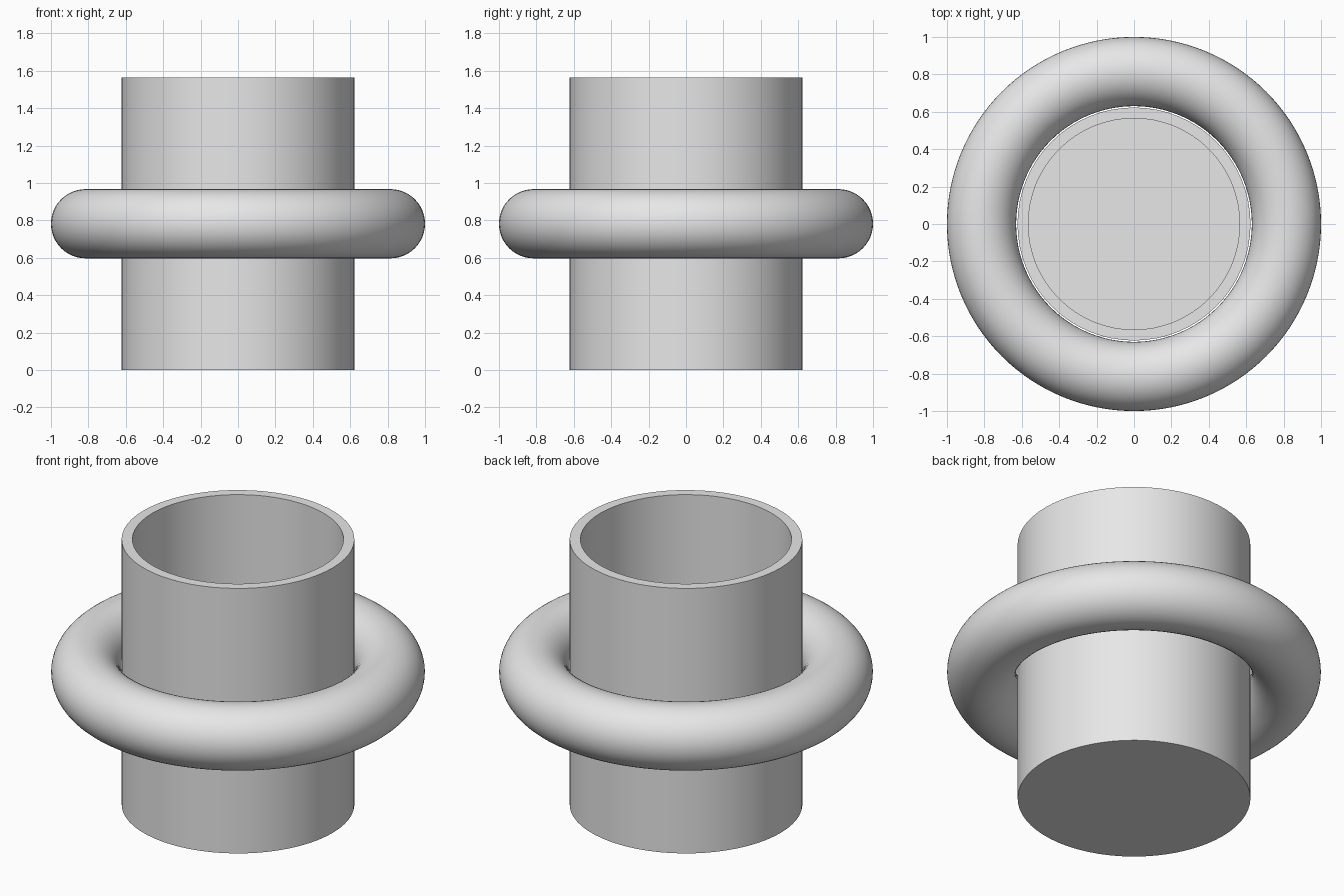
import bpy
import bmesh
import math

cube = bpy.data.objects.get("Cube")
if cube:
    bpy.data.objects.remove(cube, do_unlink=True)

SEGMENTS = 64
HEIGHT = 1.565
OUTER, INNER, FLOOR = 0.623, 0.565, 0.06
RING_RADIUS, TUBE_RADIUS = 0.815, 0.185

# One plain grey for everything
grey = bpy.data.materials.new("light_grey")
grey.use_nodes = True
colour = (0.8, 0.8, 0.8, 1)
grey.diffuse_color = colour
grey.node_tree.nodes["Principled BSDF"].inputs["Base Color"].default_value = colour


def finish(obj, name):
    obj.name = name
    obj.data.name = name
    obj.data.materials.clear()
    obj.data.materials.append(grey)
    bpy.ops.object.select_all(action="DESELECT")
    obj.select_set(True)
    bpy.context.view_layer.objects.active = obj
    bpy.ops.object.shade_smooth_by_angle(angle=math.radians(30))


# Open-topped cylinder: inset the top cap and push it down to form the cavity
bpy.ops.mesh.primitive_cylinder_add(
    vertices=SEGMENTS, radius=OUTER, depth=HEIGHT, location=(0, 0, HEIGHT / 2))
cup = bpy.context.object
bm = bmesh.new()
bm.from_mesh(cup.data)
top = max(bm.faces, key=lambda f: f.calc_center_median().z)
bmesh.ops.inset_region(bm, faces=[top], thickness=OUTER - INNER)
cavity = bmesh.ops.extrude_discrete_faces(bm, faces=[top])["faces"]
bmesh.ops.translate(bm, verts=cavity[0].verts, vec=(0, 0, FLOOR - HEIGHT))
bmesh.ops.recalc_face_normals(bm, faces=bm.faces)
bm.to_mesh(cup.data)
bm.free()
finish(cup, "cup_body")

# Round ring about the middle of the cup
bpy.ops.mesh.primitive_torus_add(
    major_segments=2 * SEGMENTS, minor_segments=48, major_radius=RING_RADIUS,
    minor_radius=TUBE_RADIUS, location=(0, 0, HEIGHT / 2))
finish(bpy.context.object, "ring")
